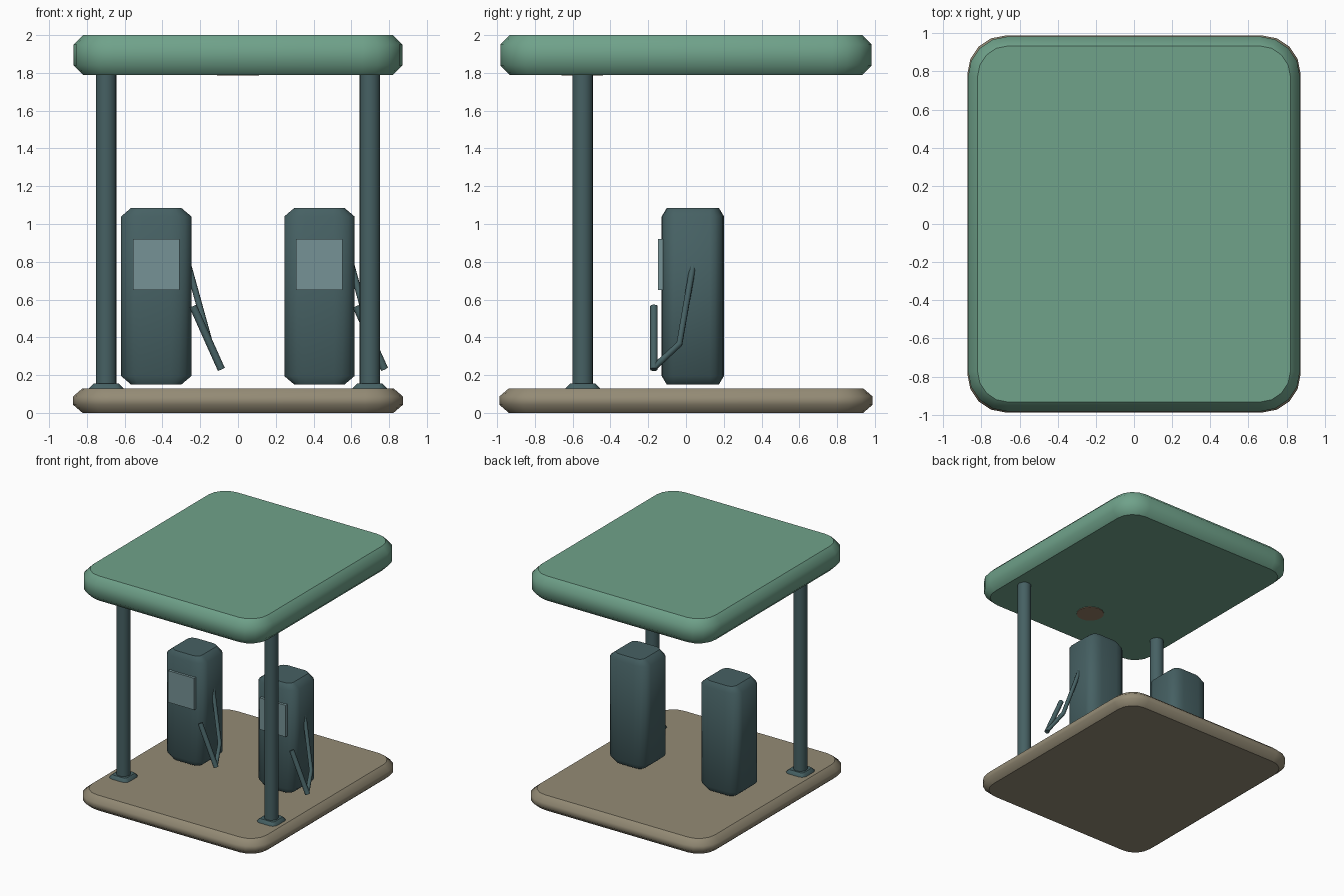
import bpy
import bmesh
from math import cos, sin, pi
from mathutils import Vector

if "Cube" in bpy.data.objects:
    bpy.data.objects.remove(bpy.data.objects["Cube"], do_unlink=True)


def material(name, rgb):
    m = bpy.data.materials.new(name)
    m.use_nodes = True
    colour = (*rgb, 1)
    m.diffuse_color = colour
    bsdf = m.node_tree.nodes["Principled BSDF"]
    bsdf.inputs["Base Color"].default_value = colour
    bsdf.inputs["Roughness"].default_value = 0.8
    return m


GREEN = material("canopy green", (0.16, 0.36, 0.255))
STONE = material("stone beige", (0.295, 0.257, 0.178))
TEAL = material("dark teal", (0.061, 0.118, 0.125))
SCREEN = material("screen blue grey", (0.18, 0.29, 0.305))
BROWN = material("lamp brown", (0.30, 0.21, 0.135))


def finish(bm, name, mat):
    bmesh.ops.recalc_face_normals(bm, faces=bm.faces[:])
    mesh = bpy.data.meshes.new(name)
    bm.to_mesh(mesh)
    bm.free()
    mesh.materials.append(mat)
    obj = bpy.data.objects.new(name, mesh)
    bpy.context.collection.objects.link(obj)
    return obj


def outline(hx, hy, rx, ry, segments):
    """Rounded rectangle, counter-clockwise."""
    points = []
    for quarter, (sx, sy) in enumerate([(1, 1), (-1, 1), (-1, -1), (1, -1)]):
        for i in range(segments + 1):
            a = (quarter + i / segments) * pi / 2
            points.append((sx * (hx - rx) + rx * cos(a), sy * (hy - ry) + ry * sin(a)))
    return points


def slab(name, mat, centre, half, z, radius, inset, segments=4):
    """Rounded block with chamfered rims, smooth sides and flat caps."""
    cx, cy = centre
    (hx, hy), (rx, ry), (ix, iy, iz) = half, radius, inset
    bm = bmesh.new()
    rings = []
    for height, k in [(z[0], 1), (z[0] + iz, 0), (z[1] - iz, 0), (z[1], 1)]:
        pts = outline(hx - k * ix, hy - k * iy, rx - k * ix, ry - k * iy, segments)
        rings.append([bm.verts.new((cx + x, cy + y, height)) for x, y in pts])
    n = len(rings[0])
    for low, high in zip(rings, rings[1:]):
        for i in range(n):
            j = (i + 1) % n
            bm.faces.new((low[i], low[j], high[j], high[i])).smooth = True
    for ring in (rings[0], rings[-1]):
        cap = bm.faces.new(ring)
        for edge in cap.edges:
            edge.smooth = False
    return finish(bm, name, mat)


def cylinder(name, mat, start, end, radius, sides):
    start, end = Vector(start), Vector(end)
    axis = end - start
    bm = bmesh.new()
    bmesh.ops.create_cone(bm, cap_ends=True, segments=sides, radius1=radius,
                          radius2=radius, depth=axis.length)
    bm.transform(axis.to_track_quat("Z", "Y").to_matrix().to_4x4())
    bmesh.ops.translate(bm, verts=bm.verts[:], vec=(start + end) / 2)
    for face in bm.faces:
        face.smooth = len(face.verts) == 4
    for edge in bm.edges:
        edge.smooth = all(len(f.verts) == 4 for f in edge.link_faces)
    return finish(bm, name, mat)


def box(name, mat, low, high):
    low, high = Vector(low), Vector(high)
    bm = bmesh.new()
    bmesh.ops.create_cube(bm, size=1)
    bmesh.ops.scale(bm, verts=bm.verts[:], vec=high - low)
    bmesh.ops.translate(bm, verts=bm.verts[:], vec=(low + high) / 2)
    return finish(bm, name, mat)


def tube(name, mat, points, radius):
    """Round tube through a few corner points."""
    curve = bpy.data.curves.new(name, "CURVE")
    curve.dimensions = "3D"
    curve.bevel_depth = radius
    curve.bevel_resolution = 2
    curve.use_fill_caps = True
    spline = curve.splines.new("POLY")
    spline.points.add(len(points) - 1)
    for p, co in zip(spline.points, points):
        p.co = (*co, 1)
    curve.materials.append(mat)
    obj = bpy.data.objects.new(name, curve)
    bpy.context.collection.objects.link(obj)
    return obj


# Forecourt slab and canopy
slab("forecourt_base", STONE, (0, 0), (0.873, 0.988), (0, 0.13),
     (0.2, 0.2), (0.05, 0.05, 0.043))
slab("canopy_roof", GREEN, (0, 0), (0.87, 0.983), (1.79, 2),
     (0.21, 0.21), (0.05, 0.05, 0.05))

# Round lamp under the canopy
cylinder("canopy_lamp", BROWN, (0, -0.55, 1.785), (0, -0.55, 1.793), 0.11, 16)

# Posts with foot plates
for side, x in (("right", -0.698), ("left", 0.698)):
    cylinder(side + "_post", TEAL, (x, -0.547, 0.1), (x, -0.547, 1.81), 0.055, 16)
    slab(side + "_post_foot", TEAL, (x, -0.547), (0.092, 0.092), (0.075, 0.155),
         (0.045, 0.045), (0.025, 0.025, 0.025), 3)

# Fuel pumps, each with a screen, hose and nozzle on its left
for side, x in (("right", -0.433), ("left", 0.431)):
    slab(side + "_pump_body", TEAL, (x, 0.036), (0.186, 0.165), (0.15, 1.085),
         (0.11, 0.075), (0.053, 0.027, 0.045))
    box(side + "_pump_screen", SCREEN, (x - 0.123, -0.149, 0.65), (x + 0.123, -0.12, 0.92))
    tube(side + "_pump_hose", TEAL,
         [(x + 0.17, 0.037, 0.78), (x + 0.285, -0.035, 0.365), (x + 0.342, -0.17, 0.24)], 0.017)
    cylinder(side + "_pump_nozzle", TEAL, (x + 0.345, -0.17, 0.23),
             (x + 0.195, -0.17, 0.565), 0.02, 12)
